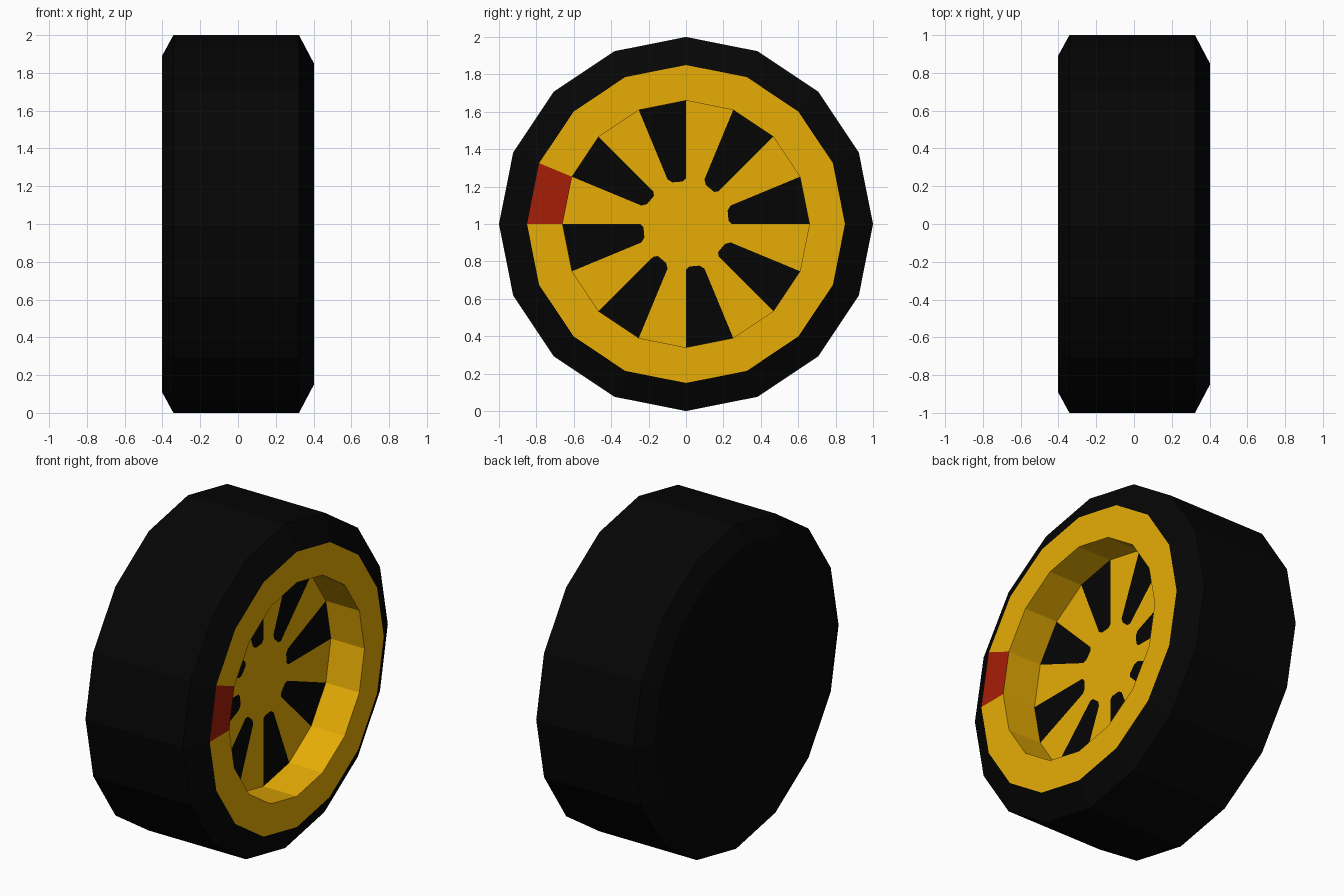
import bpy, bmesh, math

if "Cube" in bpy.data.objects:
    bpy.data.objects.remove(bpy.data.objects["Cube"])

SIDES = 16
STEP = 360 / SIDES


def material(name, rgb):
    m = bpy.data.materials.new(name)
    m.diffuse_color = (*rgb, 1)
    m.use_nodes = True
    m.node_tree.nodes["Principled BSDF"].inputs["Base Color"].default_value = m.diffuse_color
    return m


black = material("black_rubber", (0.0015, 0.0015, 0.0015))
gold = material("gold_metal", (0.8, 0.415, 0.0015))
red = material("red_marker", (0.39, 0.0125, 0.002))


def point(x, r, deg):
    """Point on the wheel: axis along x, angle measured from +y towards +z."""
    a = math.radians(deg)
    return (x, r * math.cos(a), 1 + r * math.sin(a))


def finish(bm, name, mats):
    bmesh.ops.remove_doubles(bm, verts=bm.verts, dist=0.0001)
    mesh = bpy.data.meshes.new(name)
    bm.to_mesh(mesh)
    bm.free()
    for m in mats:
        mesh.materials.append(m)
    obj = bpy.data.objects.new(name, mesh)
    bpy.context.collection.objects.link(obj)
    return obj


def face(bm, pts, mat=0):
    f = bm.faces.new([bm.verts.new(p) for p in pts])
    f.material_index = mat
    return f


def lathe(bm, profile):
    """Faceted surface of revolution; profile runs from back (-x) to front."""
    for (x0, r0), (x1, r1) in zip(profile, profile[1:]):
        for i in range(SIDES):
            a, b = i * STEP, (i + 1) * STEP
            face(bm, [point(x0, r0, a), point(x0, r0, b),
                      point(x1, r1, b), point(x1, r1, a)])


# Tyre: closed flat back, tread and front chamfer
FRONT = 0.402
bm = bmesh.new()
lathe(bm, [(-FRONT, 0.89), (-0.342, 1.0), (0.323, 1.0), (FRONT, 0.85)])
face(bm, [point(-FRONT, 0.89, -i * STEP) for i in range(SIDES)])
finish(bm, "tyre", [black])

# Rim: flat front ring and recessed inner wall, one red ring segment
RIM, DEPTH = 0.66, 0.173
bm = bmesh.new()
lathe(bm, [(FRONT, 0.85), (FRONT, RIM), (DEPTH, RIM)])
for f in bm.faces:
    c = f.calc_center_median()
    if c.x > 0.39 and c.y < -0.65 and 1 < c.z < 1.25:
        f.material_index = 1
finish(bm, "rim", [gold, red])

# Spoke panel: hub, eight gold spokes and eight black openings between them
bm = bmesh.new()
inner = [(0.245, 0), (0.228, 4), (0.234, 18), (0.258, STEP)]
hub = []
for k in range(8):
    s = k * 2 * STEP
    edge = [point(DEPTH, r, s + a) for r, a in inner]
    hub += edge
    face(bm, [point(DEPTH, RIM, s), point(DEPTH, RIM, s + STEP)] + edge[::-1], 1)
    face(bm, [point(DEPTH, RIM, s + STEP), point(DEPTH, RIM, s + 2 * STEP),
              point(DEPTH, inner[0][0], s + 2 * STEP), edge[-1]])
face(bm, hub)
finish(bm, "spoke_panel", [gold, black])
